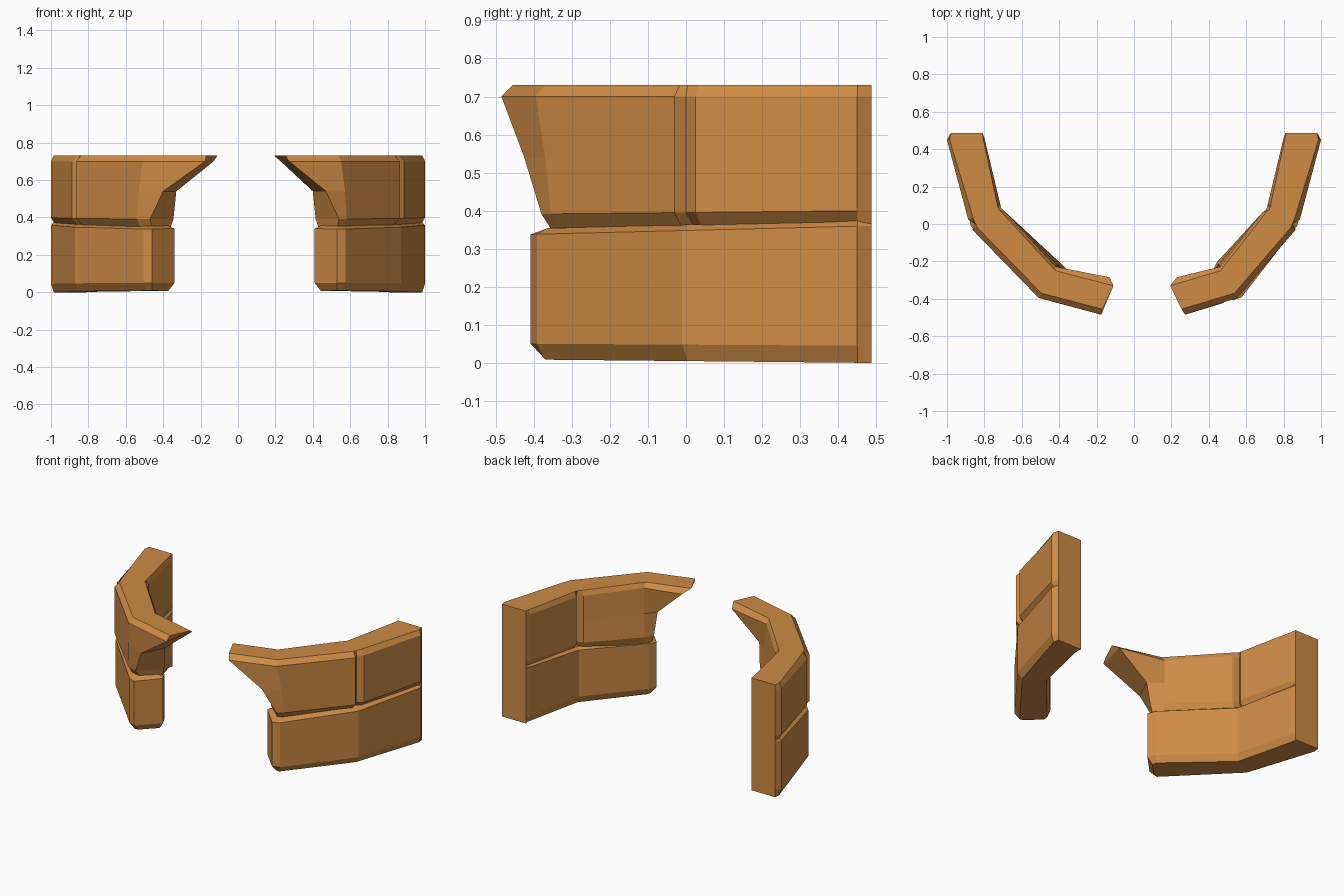
import bpy
import bmesh

if "Cube" in bpy.data.objects:
    bpy.data.objects.remove(bpy.data.objects["Cube"])

mat = bpy.data.materials.new("orange_stone")
mat.diffuse_color = (0.62, 0.26, 0.06, 1)
mat.use_nodes = True
mat.node_tree.nodes["Principled BSDF"].inputs["Base Color"].default_value = mat.diffuse_color


def inset(st, d_out, d_in):
    """Pull the outer and inner point of a station toward each other."""
    ox, oy, ix, iy = st
    length = ((ix - ox) ** 2 + (iy - oy) ** 2) ** 0.5
    ux, uy = (ix - ox) / length, (iy - oy) / length
    return (ox + ux * d_out, oy + uy * d_out, ix - ux * d_in, iy - uy * d_in)


def loft(name, layers, side):
    """Loft horizontal outlines; layer = (z, tilt, stations)."""
    bm = bmesh.new()
    rings = []
    for z, tilt, stations in layers:
        pts = [s[:2] for s in stations] + [s[2:] for s in reversed(stations)]
        rings.append([bm.verts.new((side * x, y, z - tilt * (0.48 - y))) for x, y in pts])
    n = len(rings[0])
    for a, b in zip(rings, rings[1:]):
        for i in range(n):
            j = (i + 1) % n
            bm.faces.new((a[i], a[j], b[j], b[i]))
    caps = [bm.faces.new(rings[0]), bm.faces.new(rings[-1])]
    bmesh.ops.triangulate(bm, faces=caps)
    bmesh.ops.recalc_face_normals(bm, faces=bm.faces)
    me = bpy.data.meshes.new(name)
    bm.to_mesh(me)
    bm.free()
    me.materials.append(mat)
    ob = bpy.data.objects.new(name, me)
    bpy.context.collection.objects.link(ob)


# plan stations: outer x, y, inner x, y (right-hand side, mirrored for the left)
BACK = [(0.98, 0.487, 0.81, 0.487), (1.0, 0.45, 0.80, 0.46)]
KINK = (0.872, -0.01, 0.71, 0.085)
GROOVE = [(0.887, 0.025, 0.715, 0.105), (0.85, 0.0, 0.735, 0.075), (0.865, -0.03, 0.69, 0.065)]


def lower_layer(z, tilt, d, dx, end):
    ends = [(0.505 + dx, -0.392, 0.365 + dx, -0.235),
            (0.46 + dx + end, -0.408 + end, 0.34 + dx + end, -0.285 + end)]
    back = [BACK[0], inset(BACK[1], d * 0.5, d * 0.5)]
    return (z, tilt, back + [inset(s, d, d * 0.6) for s in [KINK] + ends])


def upper_layer(z, tilt, d_out, d_in, turn, tip, flush=False):
    mid = [(0.885, 0.02, 0.715, 0.1), KINK, (0.865, -0.03, 0.69, 0.065)] if flush else GROOVE
    back = [BACK[0], inset(BACK[1], d_out * 0.5, d_in * 0.5)]
    mid = [inset(s, d_out, d_in) for s in mid]
    return (z, tilt, back + mid + [turn, tip])


def shift(st, dx):
    return (st[0] + dx, st[1], st[2] + dx, st[3])


for label, side, dx in (("left", -1, 0.0), ("right", 1, 0.07)):
    # lower course with chamfered edges
    loft(label + "_lower_course", [
        lower_layer(0.0, -0.01, 0.03, dx, 0.02),
        lower_layer(0.045, -0.006, 0.0, dx, 0.0),
        lower_layer(0.36, 0.025, 0.0, dx, 0.0),
        lower_layer(0.375, 0.025, 0.035, dx, 0.02)], side)

    # upper course with vertical groove and overhanging tip
    k = dx * 0.6
    loft(label + "_upper_course", [
        upper_layer(0.365, 0.025, 0.045, 0.025,
                    shift((0.52, -0.335, 0.40, -0.215), k), shift((0.46, -0.35, 0.36, -0.265), dx)),
        upper_layer(0.40, 0.01, 0.0, 0.0,
                    shift((0.54, -0.355, 0.40, -0.205), k), shift((0.47, -0.38, 0.345, -0.265), dx)),
        upper_layer(0.54, 0.0, 0.0, 0.0,
                    shift((0.53, -0.37, 0.41, -0.215), k), shift((0.40, -0.425, 0.33, -0.28), dx)),
        upper_layer(0.70, 0.0, 0.0, 0.0,
                    shift((0.51, -0.395, 0.42, -0.228), k), shift((0.175, -0.485, 0.13, -0.285), dx * 1.4)),
        upper_layer(0.73, 0.0, 0.028, 0.015,
                    shift((0.495, -0.37, 0.42, -0.25), k), shift((0.17, -0.455, 0.11, -0.33), dx * 1.2), True)],
         side)
